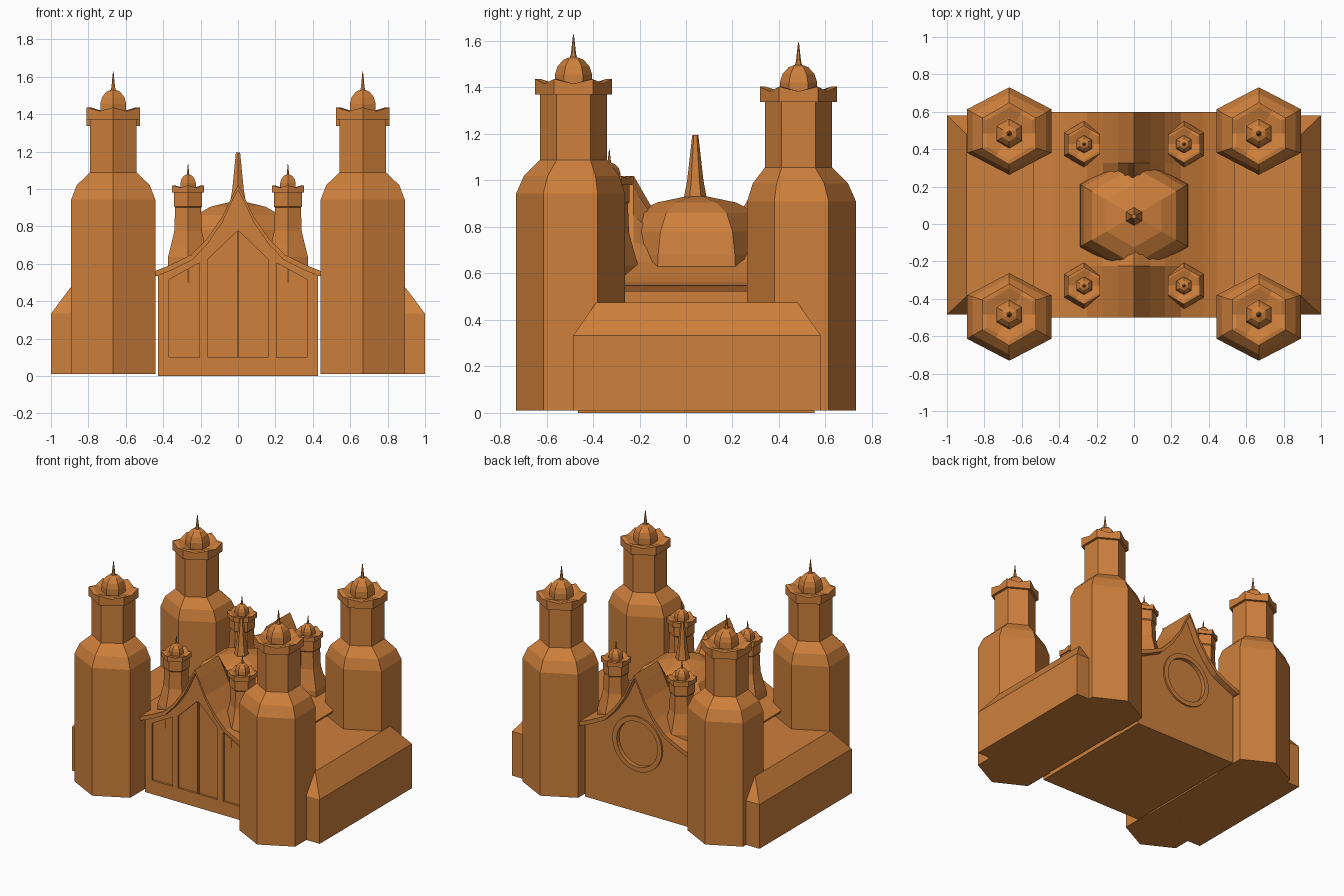
import bpy, bmesh, math

if "Cube" in bpy.data.objects:
    bpy.data.objects.remove(bpy.data.objects["Cube"])

clay = bpy.data.materials.new("warm_orange_clay")
clay.diffuse_color = (0.62, 0.215, 0.045, 1)
clay.use_nodes = True
clay.node_tree.nodes["Principled BSDF"].inputs["Base Color"].default_value = clay.diffuse_color


def loft(name, rings, closed=False):
    """Skin a list of equal-length point rings; cap the ends unless closed."""
    bm = bmesh.new()
    vs = [[bm.verts.new(p) for p in r] for r in rings]
    n = len(rings[0])
    pairs = list(zip(vs, vs[1:]))
    if closed:
        pairs.append((vs[-1], vs[0]))
    else:
        bm.faces.new(vs[0])
        bm.faces.new(vs[-1])
    for a, b in pairs:
        for i in range(n):
            j = (i + 1) % n
            bm.faces.new((a[i], a[j], b[j], b[i]))
    bmesh.ops.recalc_face_normals(bm, faces=bm.faces)
    me = bpy.data.meshes.new(name)
    bm.to_mesh(me)
    bm.free()
    me.materials.append(clay)
    ob = bpy.data.objects.new(name, me)
    bpy.context.collection.objects.link(ob)
    return ob


def hexa(cx, cy, r, z, sx=1.0):
    """Hexagon with corners pointing along y."""
    a = [math.radians(90 + 60 * i) for i in range(6)]
    return [(cx + sx * r * math.cos(t), cy + r * math.sin(t), z) for t in a]


def scallop(cx, cy, r, z, dip):
    """Hexagon with edge midpoints lowered by dip."""
    h = hexa(cx, cy, r, z)
    out = []
    for i, p in enumerate(h):
        q = h[(i + 1) % 6]
        out += [p, ((p[0] + q[0]) / 2, (p[1] + q[1]) / 2, z - dip)]
    return out


def turret_top(name, x, y, z, s):
    """Scalloped crown, little dome and needle; z is the crown's underside."""
    loft(name + "_crown", [scallop(x, y, r * s, z + h * s, d * s) for r, h, d in (
        (0.14, 0, 0), (0.166, 0, 0), (0.166, 0.066, 0.02), (0.14, 0.066, 0.02), (0.085, 0.04, 0))])
    loft(name + "_dome", [hexa(x, y, r * s, z + h * s) for r, h in (
        (0.08, 0.03), (0.08, 0.085), (0.068, 0.122), (0.042, 0.15), (0.015, 0.16),
        (0.011, 0.175), (0.002, 0.257))])


# corner towers, the back pair a little lower
for sx in (-1, 1):
    for sy, drop in ((-1, 0), (1, 0.033)):
        x = 0.667 * sx
        low, up = 0.497 * sy, 0.484 * sy
        rings = [hexa(x, low, 0.234, 0.01, 1.11), hexa(x, low, 0.234, 0.943 - drop, 1.11),
                 hexa(x, low * 0.99, 0.205, 1.02 - drop, 1.1), hexa(x, up, 0.145, 1.088 - drop),
                 hexa(x, up, 0.145, 1.39 - drop)]
        tag = ("left" if sx < 0 else "right") + ("_front" if sy < 0 else "_back")
        loft(tag + "_tower", rings)
        turret_top(tag + "_tower", x, up, 1.37 - drop, 1.0)

# small roof turrets
for sx in (-1, 1):
    for y in (-0.33, 0.427):
        x = 0.267 * sx
        tag = ("left" if sx < 0 else "right") + ("_front" if y < 0 else "_back") + "_turret"
        loft(tag, [hexa(x, y, r, z) for r, z in (
            (0.124, 0.5), (0.124, 0.635), (0.105, 0.70), (0.085, 0.775), (0.08, 0.9),
            (0.087, 0.907), (0.087, 0.99))])
        turret_top(tag, x, y, 0.98, 0.6)

# side blocks with sloped outer shoulders
for sx in (-1, 1):
    def rect(x1, y0, y1, z):
        return [(0.45 * sx, y0, z), (x1 * sx, y0, z), (x1 * sx, y1, z), (0.45 * sx, y1, z)]
    loft(("left" if sx < 0 else "right") + "_side_block", [
        rect(1, -0.485, 0.58, 0.01), rect(1, -0.485, 0.58, 0.333), rect(0.895, -0.387, 0.48, 0.474)])

# swept gable roof, dipping in the middle below the dome
HALF = [(0.54, 0.548), (0.44, 0.562), (0.37, 0.59), (0.25, 0.648), (0.165, 0.735),
        (0.085, 0.85), (0.03, 0.965)]
PROFILE = [(-x, z) for x, z in HALF] + [(0, 1.02)] + [(x, z) for x, z in reversed(HALF)]


def roof_ring(y, cap):
    top = [(x, y, min(z, cap)) for x, z in PROFILE]
    return top + [(x * 0.97, y, z - 0.026) for x, y, z in reversed(top)]


def wall_ring(y, cap):
    top = [(max(-0.427, min(0.427, x)), y, min(z, cap) - 0.015) for x, z in PROFILE[1:-1]]
    return [(-0.427, y, 0)] + top + [(0.427, y, 0)]


def stations(y0, y1):
    return [(y0, 2), (-0.225, 2), (-0.03, 0.68), (0.13, 0.68), (0.325, 2), (y1, 2)]


loft("gable_roof", [roof_ring(y, c) for y, c in stations(-0.5, 0.6)])
hall = loft("hall", [wall_ring(y, c) for y, c in stations(-0.465, 0.553)])


def cut(name, rings):
    ob = loft(name, rings)
    ob.hide_render = True
    ob.hide_viewport = True
    ob.display_type = 'WIRE'
    mod = hall.modifiers.new(name, 'BOOLEAN')
    mod.operation = 'DIFFERENCE'
    mod.solver = 'EXACT'
    mod.object = ob


# recessed gate panels on the front: side panels and a pointed split middle
for sx in (-1, 1):
    side = [(0.205, 0.1), (0.37, 0.1), (0.37, 0.515), (0.205, 0.605)]
    mid = [(0.004, 0.1), (0.16, 0.1), (0.16, 0.625), (0.004, 0.775)]
    for label, panel in (("side", side), ("middle", mid)):
        cut(f"{label}_panel_cutter_{'left' if sx < 0 else 'right'}",
            [[(x * sx, y, z) for x, z in panel] for y in (-0.6, -0.45)])


# round window on the back: recess and raised ring
def circle(r, y):
    return [(r * math.cos(t * math.pi / 16), y, 0.5 + r * math.sin(t * math.pi / 16)) for t in range(32)]


cut("round_window_cutter", [circle(0.168, 0.535), circle(0.168, 0.7)])
loft("round_window_ring", [circle(0.2, 0.545), circle(0.2, 0.565), circle(0.165, 0.565),
                           circle(0.165, 0.53)], closed=True)

# central dome and spire
loft("central_dome", [hexa(0, 0.045, r, z) for r, z in (
    (0.335, 0.62), (0.33, 0.68), (0.31, 0.78), (0.26, 0.86), (0.17, 0.905), (0.05, 0.93))])
loft("central_spire", [hexa(0, 0.04, r, z) for r, z in ((0.05, 0.92), (0.035, 1.0), (0.013, 1.195))])
